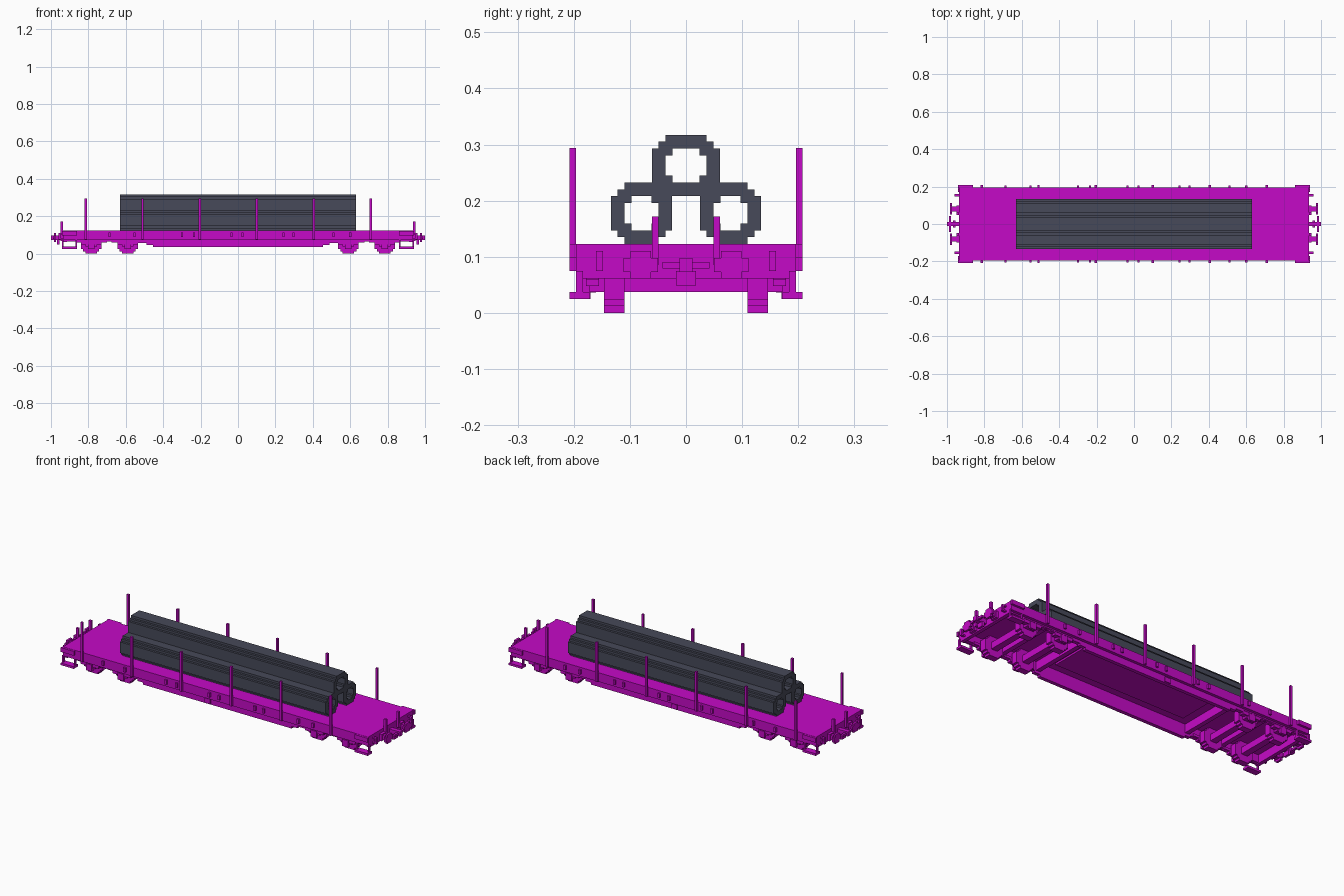
import bpy, bmesh

if "Cube" in bpy.data.objects:
    bpy.data.objects.remove(bpy.data.objects["Cube"], do_unlink=True)

U = 0.01215  # size of one block step


def material(name, rgb):
    m = bpy.data.materials.new(name)
    m.use_nodes = True
    m.diffuse_color = (*rgb, 1)
    m.node_tree.nodes["Principled BSDF"].inputs["Base Color"].default_value = (*rgb, 1)
    return m


MAGENTA = material("magenta", (0.56, 0.003, 0.57))
GREY = material("slate grey", (0.063, 0.067, 0.1))


def finish(name, bm, mat):
    bmesh.ops.remove_doubles(bm, verts=bm.verts, dist=1e-5)
    bmesh.ops.recalc_face_normals(bm, faces=bm.faces)
    mesh = bpy.data.meshes.new(name)
    bm.to_mesh(mesh)
    bm.free()
    mesh.materials.append(mat)
    ob = bpy.data.objects.new(name, mesh)
    bpy.context.collection.objects.link(ob)
    return ob


def boxes(name, spans, mirror="", mat=MAGENTA):
    """Boxes given as (x0, x1, y0, y1, z0, z1), repeated across the mirrored axes."""
    bm = bmesh.new()
    for x0, x1, y0, y1, z0, z1 in spans:
        for sx in ((1, -1) if "x" in mirror else (1,)):
            for sy in ((1, -1) if "y" in mirror else (1,)):
                vs = bmesh.ops.create_cube(bm, size=1)["verts"]
                for v in vs:
                    v.co.x = sx * (x1 if v.co.x > 0 else x0)
                    v.co.y = sy * (y1 if v.co.y > 0 else y0)
                    v.co.z = z1 if v.co.z > 0 else z0
    return finish(name, bm, mat)


def stepped_octagon(w, h, hollow=False):
    """Block cells of a stepped round section, optionally with a stepped bore."""
    cells = set()
    for i in range(w):
        for j in range(h):
            a, b = min(i, w - 1 - i), min(j, h - 1 - j)
            bore = a >= 2 and b >= 2 and a + b >= 5
            if a + b >= 2 and not (hollow and bore):
                cells.add((i, j))
    return cells


def cell_prism(name, cells, place, t0, t1, mat):
    """Extrudes block cells from t0 to t1, making only the exposed faces."""
    bm = bmesh.new()

    def quad(*pts):
        bm.faces.new([bm.verts.new(place(*p)) for p in pts])

    for i, j in cells:
        for t in (t0, t1):
            quad((i, j, t), (i + 1, j, t), (i + 1, j + 1, t), (i, j + 1, t))
        for di, dj, p, q in ((-1, 0, (i, j), (i, j + 1)), (1, 0, (i + 1, j), (i + 1, j + 1)),
                             (0, -1, (i, j), (i + 1, j)), (0, 1, (i, j + 1), (i + 1, j + 1))):
            if (i + di, j + dj) not in cells:
                quad((*p, t0), (*q, t0), (*q, t1), (*p, t1))
    return finish(name, bm, mat)


# Three hollow pipes: two on the deck, one stacked on top
for name, y0, z0, w in (("pipe_right", -0.134, 0.123, 9), ("pipe_left", 0.134 - 9 * U, 0.123, 9),
                        ("pipe_top", -5 * U, 0.123 + 7 * U, 10)):
    cell_prism(name, stepped_octagon(w, 9, True),
               lambda i, j, t, y0=y0, z0=z0: (t, y0 + i * U, z0 + j * U), -0.63, 0.63, GREY)

# Deck and its edge beams
boxes("deck", [(-0.935, 0.935, -0.196, 0.196, 0.108, 0.123)])
boxes("side_beam", [(-0.935, 0.935, 0.18, 0.196, 0.073, 0.109)], "y")
boxes("end_beam", [(0.915, 0.935, -0.184, 0.184, 0.061, 0.109)], "x")

# Deep stepped side sills
for side in (1, -1):
    prof = [(0.92, 0.11), (0.92, 0.066), (0.535, 0.066), (0.535, 0.057), (0.49, 0.057),
            (0.49, 0.047), (0.455, 0.047), (0.455, 0.036)]
    prof += [(-x, z) for x, z in reversed(prof)]
    bm = bmesh.new()
    face = bm.faces.new([bm.verts.new((x, side * 0.16, z)) for x, z in prof])
    ext = bmesh.ops.extrude_face_region(bm, geom=[face])["geom"]
    bmesh.ops.translate(bm, vec=(0, side * 0.02, 0),
                        verts=[g for g in ext if isinstance(g, bmesh.types.BMVert)])
    finish("left_sill" if side > 0 else "right_sill", bm, MAGENTA)

# Cross members and centre plate under the deck
boxes("cross_members", [(0.455, 0.48, -0.162, 0.162, 0.061, 0.109),
                        (0.675, 0.70, -0.162, 0.162, 0.073, 0.109)], "x")
boxes("underside_plate", [(-0.40, 0.40, -0.11, 0.11, 0.098, 0.109)])
boxes("sill_valve_box", [(-0.075, -0.04, 0.178, 0.186, 0.04, 0.066)], "y")

# Wheelsets
wheel = stepped_octagon(9, 9)
for n, x in enumerate((-0.785, -0.59, 0.59, 0.785), 1):
    for label, y in (("left", 0.11), ("right", -0.146)):
        cell_prism(f"wheel_{label}_{n}", wheel,
                   lambda i, j, t, x=x: (x + (i - 4.5) * U, t, j * U), y, y + 0.036, MAGENTA)
    boxes(f"axle_{n}", [(x - 1.5 * U, x + 1.5 * U, -0.112, 0.112, 0.037, 0.073)])
    # Axle boxes, leaf springs and hangers
    boxes(f"axle_box_{n}", [(x - 0.03, x + 0.03, 0.144, 0.172, 0.037, 0.075),
                            (x - 0.018, x + 0.018, 0.17, 0.184, 0.025, 0.062)], "y")
    boxes(f"leaf_spring_{n}", [(x - 0.085, x + 0.085, 0.155, 0.178, 0.06, 0.074),
                               (x - 0.055, x + 0.055, 0.155, 0.178, 0.048, 0.061)], "y")

# Tall side stakes
boxes("side_stakes", [(x - U / 2, x + U / 2, 0.196, 0.208, 0.075, 0.294)
                      for x in (-0.814, -0.51, -0.205, 0.1, 0.405, 0.71)], "y")

# Short end stakes
boxes("end_stakes", [(0.935, 0.95, 0.049, 0.061, 0.085, 0.172)], "x" + "y")

# Small lashing brackets along the sides
boxes("lashing_brackets", [(x - U / 2, x + U / 2, 0.195, 0.206, 0.088, 0.112)
                           for x in (-0.687, -0.553, -0.30, -0.235, -0.035, 0.024,
                                     0.243, 0.297, 0.51, 0.6)], "y")

# Corner foot steps: tread, two hangers and top bracket
boxes("foot_steps", [(0.86, 0.94, 0.172, 0.208, 0.025, 0.037),
                     (0.86, 0.868, 0.184, 0.196, 0.036, 0.075),
                     (0.932, 0.94, 0.184, 0.196, 0.036, 0.075),
                     (0.86, 0.94, 0.195, 0.208, 0.098, 0.122)], "xy")

# Buffers: stem and stepped head
boxes("buffers", [(0.93, 0.975, 0.068, 0.093, 0.073, 0.098),
                  (0.93, 0.95, 0.062, 0.099, 0.067, 0.104),
                  (0.972, 0.984, 0.05, 0.111, 0.073, 0.098),
                  (0.972, 0.984, 0.062, 0.099, 0.061, 0.11)], "xy")

# Couplers: draw bar, screw crossbar and hanging link
boxes("couplers", [(0.93, 1.0, -0.012, 0.012, 0.073, 0.098),
                   (0.978, 0.99, -0.042, 0.042, 0.079, 0.091),
                   (0.955, 0.968, -0.018, 0.018, 0.049, 0.075)], "x")

# Grab handles on the end beams
boxes("grab_handles", [(0.95, 0.96, 0.148, 0.16, 0.075, 0.11),
                       (0.93, 0.952, 0.148, 0.16, 0.075, 0.083),
                       (0.93, 0.952, 0.148, 0.16, 0.102, 0.11)], "xy")
